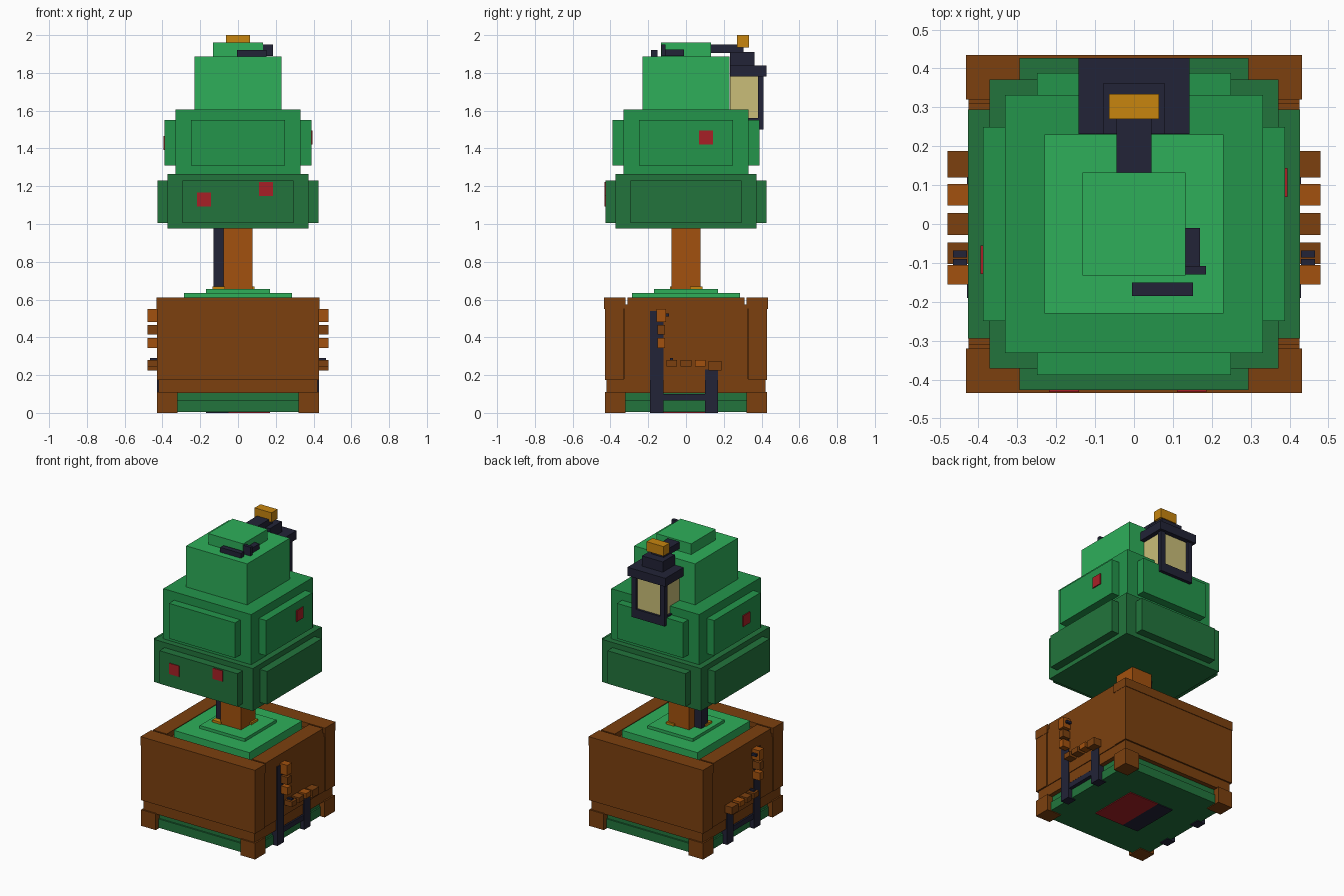
import bpy, bmesh

cube = bpy.data.objects.get("Cube")
if cube:
    bpy.data.objects.remove(cube, do_unlink=True)


def material(name, hex_code):
    # Convert a display colour to linear values
    rgb = [int(hex_code[i:i + 2], 16) / 255 for i in (0, 2, 4)]
    lin = [c / 12.92 if c < 0.04045 else ((c + 0.055) / 1.055) ** 2.4 for c in rgb]
    m = bpy.data.materials.new(name)
    m.use_nodes = True
    m.diffuse_color = (*lin, 1)
    m.node_tree.nodes["Principled BSDF"].inputs["Base Color"].default_value = (*lin, 1)
    return m


light_green = material("light_green", "2EAF5A")
mid_green = material("mid_green", "23954B")
dark_green = material("dark_green", "22743C")
brown = material("dark_wood", "7C400F")
bark = material("light_wood", "A2510E")
iron = material("dark_iron", "222337")
gold = material("gold", "C7850F")
glass = material("lamp_glass", "CABE78")
red = material("berry_red", "A72026")


def box(name, mat, x, y, z):
    # Box from its extents along each axis
    bm = bmesh.new()
    bmesh.ops.create_cube(bm, size=1)
    for v in bm.verts:
        v.co = [(a + b) / 2 + c * (b - a) for (a, b), c in zip((x, y, z), v.co)]
    mesh = bpy.data.meshes.new(name)
    bm.to_mesh(mesh)
    bm.free()
    mesh.materials.append(mat)
    ob = bpy.data.objects.new(name, mesh)
    bpy.context.collection.objects.link(ob)
    return ob


def block(name, mat, half, z):
    return box(name, mat, (-half, half), (-half, half), z)


def span(side, a, b):
    return tuple(sorted((side * a, side * b)))


# Planter base and body
block("base_slab", dark_green, 0.40, (0.005, 0.065))
block("base_slab_upper", dark_green, 0.39, (0.065, 0.11))
box("base_patch_red", red, (-0.05, 0.17), (-0.17, 0.17), (0, 0.006))
box("base_patch_dark", iron, (-0.17, -0.05), (-0.17, 0.17), (0, 0.006))
block("planter_band", brown, 0.42, (0.105, 0.18))
block("planter_core", brown, 0.415, (0.175, 0.575))
for s in (-1, 1):
    side = "left" if s > 0 else "right"
    end = "back" if s > 0 else "front"
    box(end + "_panel", brown, (-0.43, 0.43), span(s, 0.33, 0.43), (0.175, 0.575))
    box(end + "_rim", brown, (-0.432, 0.432), span(s, 0.32, 0.434), (0.55, 0.61))
    box(side + "_panel", brown, span(s, 0.33, 0.425), (-0.325, 0.325), (0.175, 0.575))
    box(side + "_rim", brown, span(s, 0.32, 0.425), (-0.31, 0.31), (0.55, 0.61))
    for t in (-1, 1):
        box("planter_foot", brown, span(s, 0.32, 0.43), span(t, 0.32, 0.43), (0, 0.11))

# Planter top
block("grass_lower", light_green, 0.285, (0.57, 0.635))
block("grass_upper", light_green, 0.17, (0.635, 0.655))
box("gold_plate_front", gold, (-0.135, -0.07), (-0.085, -0.02), (0.65, 0.67))
box("gold_plate_back", gold, (0.03, 0.088), (0.02, 0.088), (0.65, 0.67))

# Small chairs on both sides
for s in (-1, 1):
    box("chair_tall_leg", iron, span(s, 0.37, 0.43), (-0.19, -0.12), (0, 0.54))
    box("chair_short_leg", iron, span(s, 0.37, 0.43), (0.10, 0.17), (0, 0.23))
    box("chair_crossbar", iron, span(s, 0.38, 0.425), (-0.12, 0.10), (0.065, 0.10))
    out = span(s, 0.42, 0.48)
    box("seat_front_slat", brown, out, (0.12, 0.188), (0.225, 0.275))
    for y, mat in ((0.075, bark), (0, brown), (-0.075, brown)):
        box("seat_slat", mat, out, (y - 0.028, y + 0.028), (0.245, 0.28))
    box("back_slat_top", bark, out, (-0.155, -0.105), (0.48, 0.55))
    for z, mat in ((0.44, brown), (0.37, bark)):
        box("back_slat", mat, out, (-0.15, -0.11), (z - 0.026, z + 0.026))
    box("seat_bracket", iron, span(s, 0.43, 0.465), (-0.086, -0.068), (0.275, 0.29))
    box("back_bracket", iron, span(s, 0.43, 0.465), (-0.106, -0.09), (0.51, 0.527))

# Trunk and its dark strip
block("trunk", bark, 0.077, (0.65, 0.98))
box("trunk_strip", iron, (-0.13, -0.075), (-0.05, 0.02), (0.655, 0.98))


# Foliage tiers with raised pads on all four sides
def tier(name, mat, half, z, pad_out, pad_half, pad_z):
    block(name, mat, half, z)
    box(name + "_side_pads", mat, (-pad_out, pad_out), (-pad_half, pad_half), pad_z)
    box(name + "_end_pads", mat, (-pad_half, pad_half), (-pad_out, pad_out), pad_z)


tier("lower_foliage", dark_green, 0.372, (0.975, 1.265), 0.427, 0.295, (1.005, 1.23))
tier("middle_foliage", mid_green, 0.332, (1.265, 1.607), 0.388, 0.25, (1.31, 1.55))
block("upper_foliage", light_green, 0.23, (1.607, 1.887))
block("crown_foliage", light_green, 0.132, (1.887, 1.96))

# Berries
for x, z in ((-0.18, 1.13), (0.148, 1.185)):
    box("front_berry", red, (x - 0.038, x + 0.038), (-0.432, -0.425), (z - 0.037, z + 0.037))
for s, y, z in ((1, 0.107, 1.458), (-1, -0.092, 1.43)):
    box("side_berry", red, span(s, 0.386, 0.395), (y - 0.037, y + 0.037), (z - 0.037, z + 0.037))

# Dark twigs on the crown
box("twig_front", iron, (-0.005, 0.152), (-0.185, -0.15), (1.885, 1.92))
box("twig_side", iron, (0.132, 0.17), (-0.11, -0.01), (1.89, 1.925))
box("twig_tip", iron, (0.132, 0.185), (-0.13, -0.108), (1.89, 1.95))

# Hanging lantern at the back
box("lantern_hook", iron, (-0.045, 0.045), (0.132, 0.305), (1.905, 1.95))
box("lantern_finial", gold, (-0.064, 0.064), (0.27, 0.334), (1.935, 2.0))
box("lantern_cap_upper", iron, (-0.078, 0.078), (0.232, 0.362), (1.835, 1.91))
box("lantern_cap", iron, (-0.143, 0.143), (0.232, 0.427), (1.782, 1.84))
box("lantern_glass", glass, (-0.112, 0.112), (0.232, 0.395), (1.54, 1.79))
box("lantern_base", iron, (-0.125, 0.125), (0.24, 0.41), (1.50, 1.56))
for s in (-1, 1):
    box("lantern_post", iron, span(s, 0.09, 0.125), (0.38, 0.41), (1.55, 1.79))
